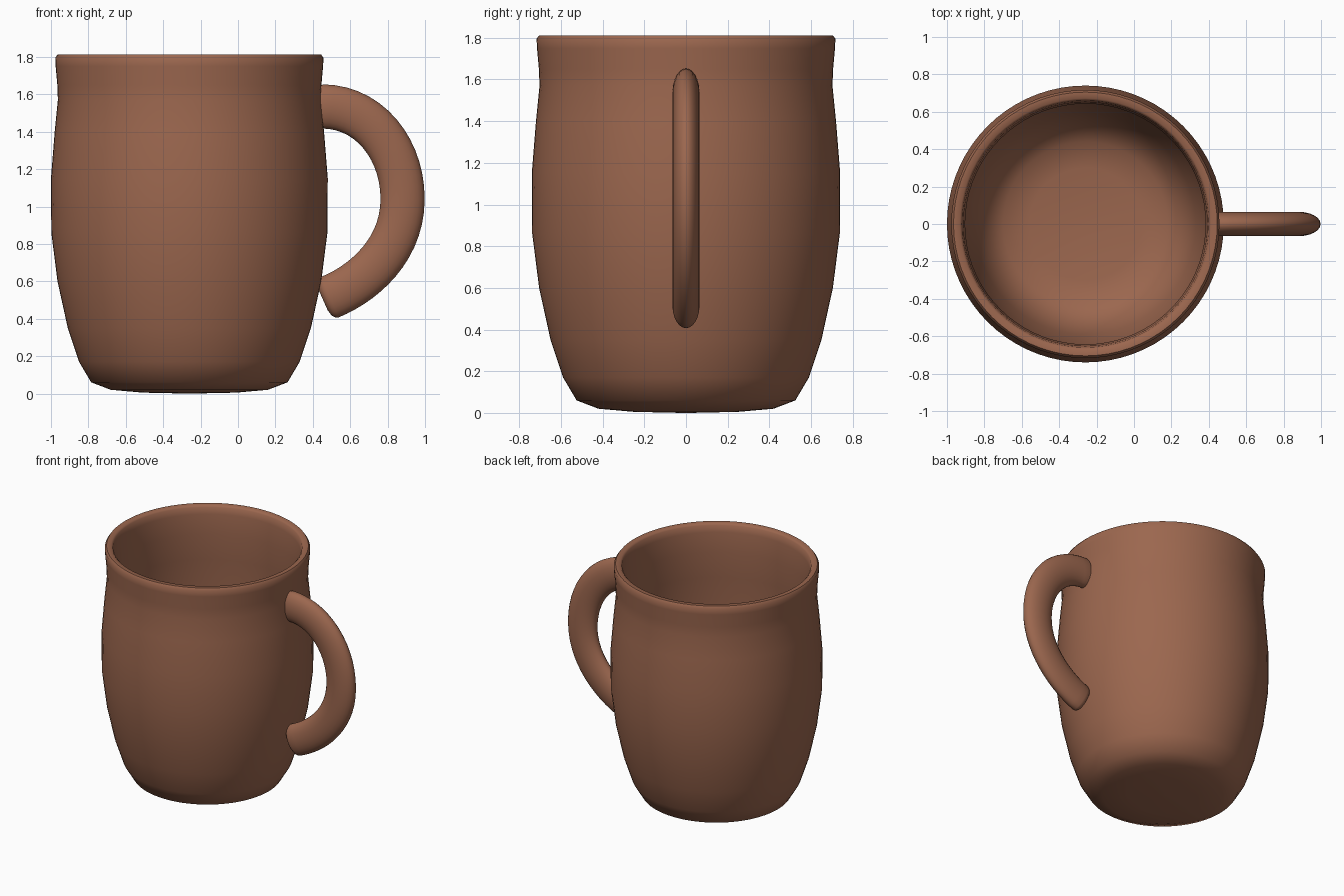
import bpy, bmesh, math
from mathutils import Vector
from mathutils.geometry import interpolate_bezier

if "Cube" in bpy.data.objects:
    bpy.data.objects.remove(bpy.data.objects["Cube"])

clay = bpy.data.materials.new("brown clay")
clay.use_nodes = True
clay.diffuse_color = (0.33, 0.135, 0.077, 1)
bsdf = clay.node_tree.nodes["Principled BSDF"]
bsdf.inputs["Base Color"].default_value = clay.diffuse_color
bsdf.inputs["Roughness"].default_value = 0.7


def ring(center, u, v, sides):
    """Ellipse of points around center, spanned by the half axes u and v."""
    angles = [2 * math.pi * i / sides for i in range(sides)]
    return [center + u * math.cos(a) + v * math.sin(a) for a in angles]


def loft(name, rings):
    """Smooth capped skin through a list of equal rings."""
    bm = bmesh.new()
    loops = [[bm.verts.new(p) for p in r] for r in rings]
    for a, b in zip(loops, loops[1:]):
        for i in range(len(a)):
            j = (i + 1) % len(a)
            bm.faces.new((a[i], a[j], b[j], b[i]))
    bm.faces.new(loops[0])
    bm.faces.new(loops[-1])
    bmesh.ops.recalc_face_normals(bm, faces=bm.faces)
    mesh = bpy.data.meshes.new(name)
    bm.to_mesh(mesh)
    bm.free()
    mesh.materials.append(clay)
    obj = bpy.data.objects.new(name, mesh)
    bpy.context.collection.objects.link(obj)
    bpy.ops.object.select_all(action='DESELECT')
    obj.select_set(True)
    bpy.context.view_layer.objects.active = obj
    bpy.ops.object.shade_smooth_by_angle(angle=math.radians(50))
    return obj


# Mug body: radius and height, up the outside, over the rim, down the inside
outside = [(0.02, 0), (0.25, 0.005), (0.42, 0.02), (0.525, 0.06), (0.59, 0.17),
           (0.65, 0.35), (0.705, 0.6), (0.738, 0.86), (0.74, 1.15),
           (0.72, 1.4), (0.703, 1.57), (0.706, 1.65), (0.715, 1.75)]
rim = [(0.717, 1.795), (0.705, 1.812), (0.672, 1.812), (0.66, 1.8)]
inside = [(0.652, 1.75), (0.643, 1.6), (0.655, 1.4), (0.675, 1.15),
          (0.672, 0.86), (0.64, 0.6), (0.59, 0.36), (0.53, 0.2),
          (0.44, 0.12), (0.3, 0.095), (0.02, 0.09)]
loft("mug_body", [ring(Vector((-0.26, 0, z)), Vector((r, 0, 0)), Vector((0, r, 0)), 72)
                  for r, z in outside + rim + inside])

# Handle: flattened oval swept along a C-shaped path, with rounded ends
corners = [Vector((x, 0, z)) for x, z in
           [(0.45, 1.535), (0.7, 1.535), (0.88, 1.31), (0.88, 1.04),
            (0.88, 0.77), (0.675, 0.59), (0.49, 0.515)]]
path = interpolate_bezier(*corners[:4], 15)[:-1] + interpolate_bezier(*corners[3:], 15)
start_dir = (path[0] - path[1]).normalized()
end_dir = (path[-1] - path[-2]).normalized()
cap = [(0.015, 0.95), (0.03, 0.8), (0.038, 0.5)]   # distance and scale
stations = ([(path[0] + start_dir * d, -start_dir, s) for d, s in reversed(cap)]
            + [(p, (path[min(i + 1, len(path) - 1)] - path[max(i - 1, 0)]).normalized(), 1)
               for i, p in enumerate(path)]
            + [(path[-1] + end_dir * d, end_dir, s) for d, s in cap])
side = Vector((0, 1, 0))
loft("handle", [ring(p, t.cross(side) * 0.118 * s, side * 0.065 * s, 24)
                for p, t, s in stations])
